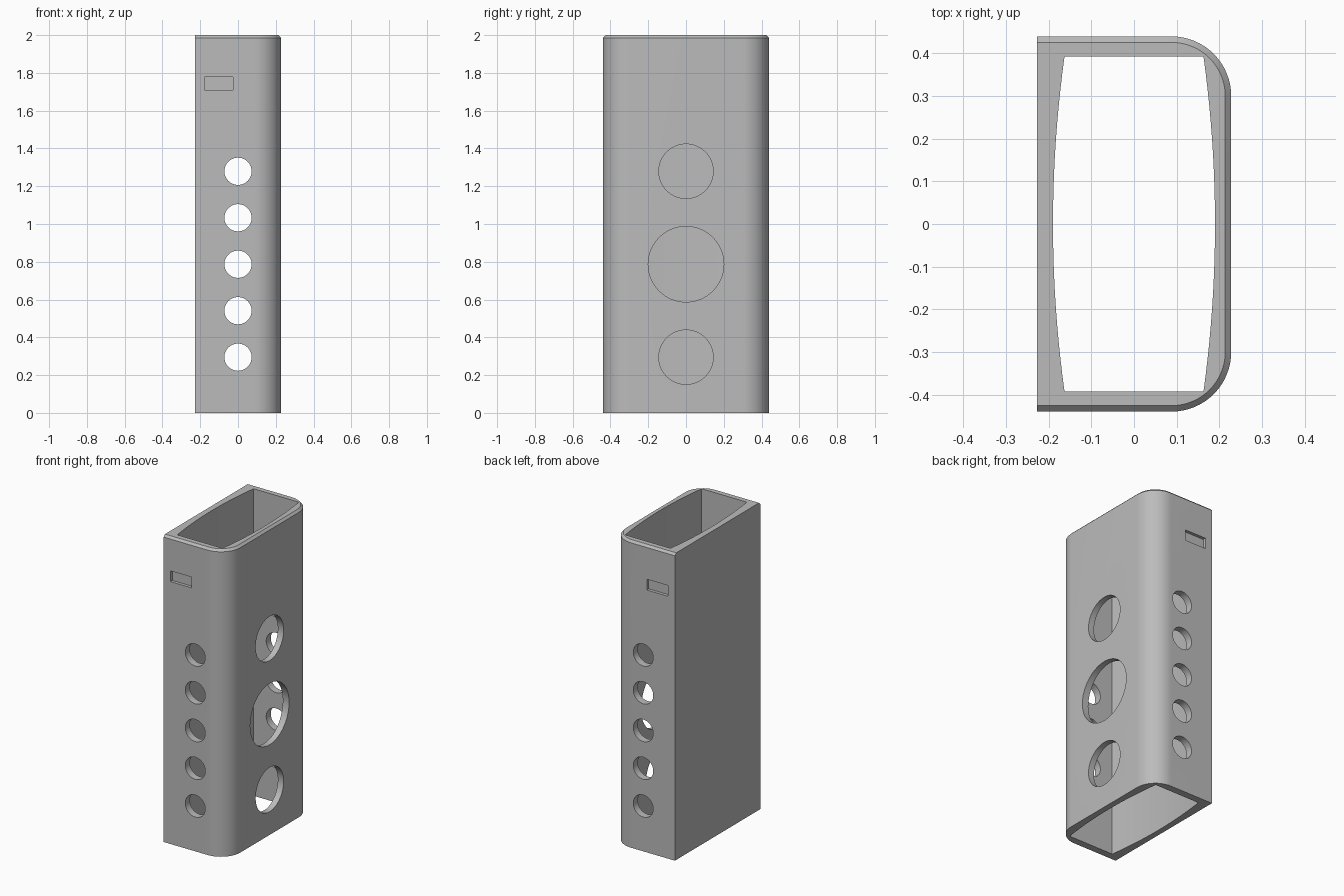
import bpy, bmesh, math
from mathutils import Matrix

if "Cube" in bpy.data.objects:
    bpy.data.objects.remove(bpy.data.objects["Cube"], do_unlink=True)

H, HX, HY, R = 2.0, 0.228, 0.44, 0.14   # height, half width, half depth, corner radius
CHAMFER = 0.014

grey = bpy.data.materials.new("plain grey")
grey.use_nodes = True
grey.diffuse_color = (0.5, 0.5, 0.5, 1)
grey.node_tree.nodes["Principled BSDF"].inputs["Base Color"].default_value = (0.5, 0.5, 0.5, 1)


def make_object(name, bm):
    bmesh.ops.recalc_face_normals(bm, faces=bm.faces)
    mesh = bpy.data.meshes.new(name)
    bm.to_mesh(mesh)
    bm.free()
    mesh.materials.append(grey)
    ob = bpy.data.objects.new(name, mesh)
    bpy.context.collection.objects.link(ob)
    return ob


def loft(name, sections):
    """Solid through matching outlines, each given as (points, z)."""
    bm = bmesh.new()
    rings = [[bm.verts.new((x, y, z)) for x, y in pts] for pts, z in sections]
    n = len(rings[0])
    for a, b in zip(rings, rings[1:]):
        for i in range(n):
            j = (i + 1) % n
            bm.faces.new((a[i], a[j], b[j], b[i]))
    bm.faces.new(rings[0][::-1])
    bm.faces.new(rings[-1])
    return make_object(name, bm)


def outer_outline(inset):
    """Flat -x side, two rounded corners on the +x side."""
    r, steps = R - inset, 16
    pts = [(-HX, -HY + inset)]
    for side, start in ((-1, -90), (1, 0)):
        for i in range(steps + 1):
            a = math.radians(start + 90 * i / steps)
            pts.append((HX - R + r * math.cos(a), side * (HY - R) + r * math.sin(a)))
    return pts + [(-HX, HY - inset)]


def inner_outline():
    """Cavity with flat ends and gently bowed long sides."""
    half, edge, middle, steps = 0.393, 0.163, 0.19, 20
    ys = [half * (2 * i / steps - 1) for i in range(steps + 1)]
    side = [(middle - (middle - edge) * (y / half) ** 2, y) for y in ys]
    return side + [(-x, -y) for x, y in side]


def cylinder(bm, radius, length, centre, axis):
    turn = Matrix.Rotation(math.pi / 2, 4, axis)
    bmesh.ops.create_cone(bm, cap_ends=True, segments=64, radius1=radius, radius2=radius,
                          depth=length, matrix=Matrix.Translation(centre) @ turn)


# Sleeve body with a chamfered top rim
body = loft("sleeve_body", [(outer_outline(0), 0), (outer_outline(0), H - CHAMFER),
                            (outer_outline(CHAMFER), H)])

# Open cavity running the full height
cavity = loft("cavity_cutter", [(inner_outline(), -0.1), (inner_outline(), H + 0.1)])

# Row of round holes through the front and back walls
bm = bmesh.new()
heights = [0.295 + 0.246 * i for i in range(5)]
for z in heights:
    cylinder(bm, 0.072, 1.2, (0, 0, z), 'X')
row_holes = make_object("row_hole_cutter", bm)

# Three large holes in the +x wall only
bm = bmesh.new()
for z, radius in zip(heights[::2], (0.144, 0.2, 0.144)):
    cylinder(bm, radius, 0.3, (0.25, 0, z), 'Y')
side_holes = make_object("side_hole_cutter", bm)

# Shallow rectangular recesses near the top of the front and back
bm = bmesh.new()
for side in (-1, 1):
    bmesh.ops.create_cube(bm, size=1, matrix=Matrix.Translation((-0.102, side * HY, 1.744))
                          @ Matrix.Diagonal((0.153, 0.04, 0.07, 1)))
slots = make_object("slot_cutter", bm)

# Cut, then remove the cutters
bpy.ops.object.select_all(action='DESELECT')
body.select_set(True)
bpy.context.view_layer.objects.active = body
for cutter in (cavity, row_holes, side_holes, slots):
    mod = body.modifiers.new(cutter.name, 'BOOLEAN')
    mod.operation = 'DIFFERENCE'
    mod.solver = 'EXACT'
    mod.object = cutter
    bpy.ops.object.modifier_apply(modifier=mod.name)
    bpy.data.objects.remove(cutter, do_unlink=True)

bpy.ops.object.shade_smooth_by_angle(angle=math.radians(30))
